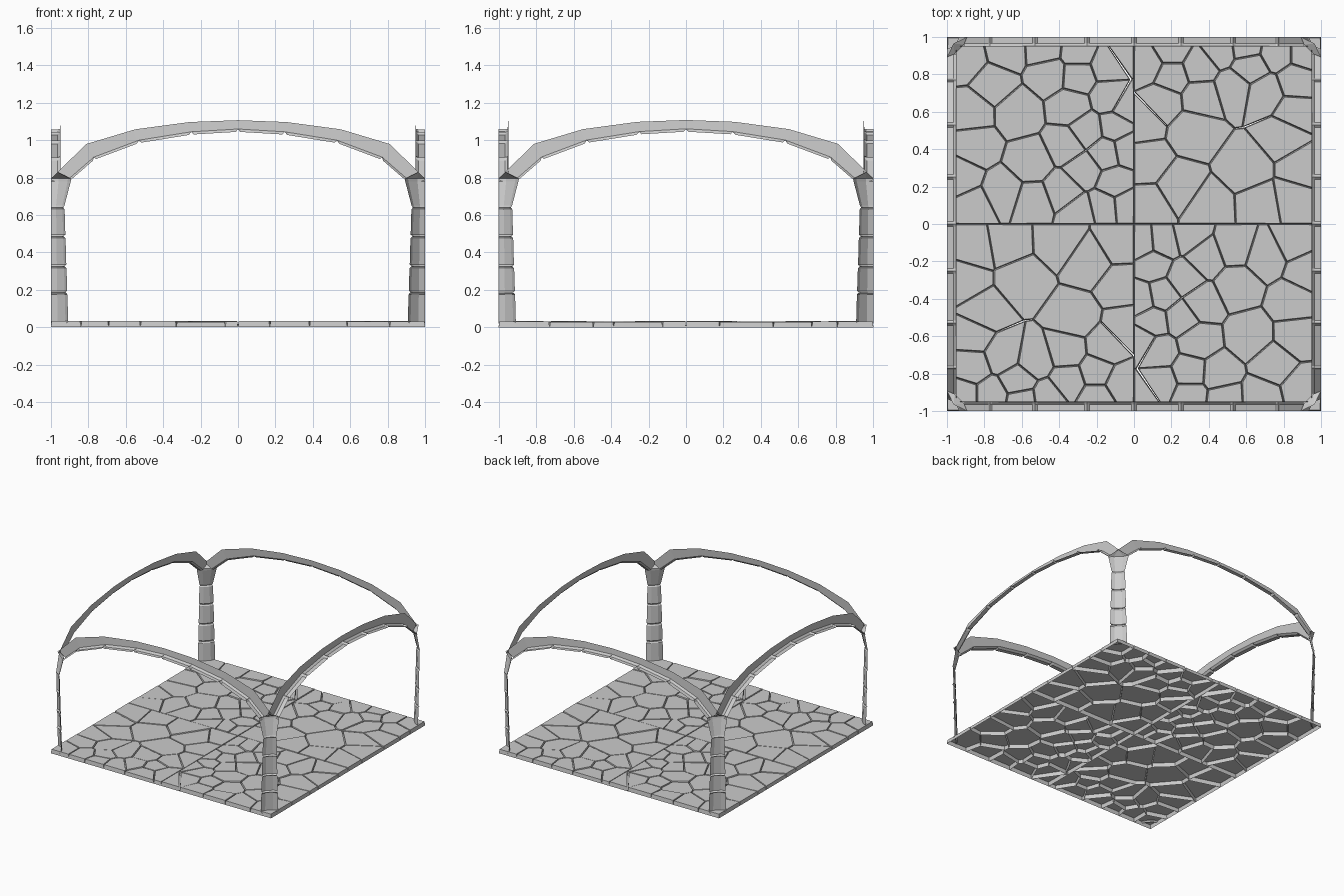
import bpy, bmesh, math, random
from mathutils import Vector, Matrix

if "Cube" in bpy.data.objects:
    bpy.data.objects.remove(bpy.data.objects["Cube"])

random.seed(4)


def finish(bm, name):
    me = bpy.data.meshes.new(name)
    bm.to_mesh(me)
    bm.free()
    ob = bpy.data.objects.new(name, me)
    bpy.context.collection.objects.link(ob)
    return ob


def turned_copies(ob, steps):
    for k in steps:
        c = bpy.data.objects.new(ob.name + "_turned", ob.data)
        c.matrix_world = Matrix.Rotation(k * math.pi / 2, 4, 'Z')
        bpy.context.collection.objects.link(c)


def loft(bm, rows):
    grid = [[bm.verts.new(p) for p in row] for row in rows]
    for a, b in zip(grid, grid[1:]):
        for i in range(len(a) - 1):
            bm.faces.new((a[i], a[i + 1], b[i + 1], b[i]))
    return grid


def clip(poly, mid, n):
    """Keep the part of a polygon on the inner side of a line."""
    out = []
    for a, b in zip(poly, poly[1:] + poly[:1]):
        da, db = (a - mid).dot(n), (b - mid).dot(n)
        if da <= 0:
            out.append(a)
        if da * db < 0:
            out.append(a.lerp(b, da / (da - db)))
    return out


# Floor: irregular flagstones, open underneath
def paving(name, seeds, x0):
    bm = bmesh.new()
    pts = [Vector(s) for s in seeds]
    for p in pts:
        cell = [Vector(c) for c in ((x0, 0), (x0 + 1, 0), (x0 + 1, 1), (x0, 1))]
        for q in pts:
            if q is not p:
                cell = clip(cell, (p + q) / 2, q - p)
        cell = [c for i, c in enumerate(cell) if (c - cell[i - 1]).length > 0.012]
        f = bm.faces.new([bm.verts.new((c.x, c.y, 0)) for c in cell])
        f.normal_update()
        bmesh.ops.inset_individual(bm, faces=[f], thickness=0.006)
        h = random.uniform(0.028, 0.034)
        for v in f.verts:
            v.co.z = h
    turned_copies(finish(bm, name), [2])


paving("paving_a", [
    (.32, .5), (.8, .47), (.6, .3), (.07, .33), (.24, .2), (.08, .1), (.4, .09),
    (.68, .1), (.85, .13), (.9, .3), (.15, .66), (.07, .85), (.2, .93), (.2, .79),
    (.36, .68), (.35, .84), (.46, .93), (.53, .73), (.62, .84), (.7, .7),
    (.86, .6), (.87, .76), (.92, .92), (.76, .92), (.6, .95), (.04, .55)], 0)
paving("paving_b", [
    (-.9, .88), (-.68, .93), (-.75, .75), (-.87, .6), (-.62, .6), (-.45, .8),
    (-.48, .94), (-.3, .92), (-.3, .79), (-.14, .85), (-.04, .92), (-.13, .68),
    (-.34, .63), (-.25, .5), (-.1, .52), (-.04, .63), (-.04, .4), (-.15, .38),
    (-.36, .42), (-.27, .29), (-.55, .33), (-.85, .42), (-.93, .25), (-.86, .09),
    (-.7, .17), (-.54, .12), (-.38, .18), (-.29, .06), (-.16, .09), (-.04, .1),
    (-.1, .22)], -1)


# Corner column: open-backed quarter shaft of stacked blocks with flared capital
def ring(r, z):
    return [(-1 + a * r, -1 + b * r, z)
            for a, b in ((1, 0), (.84, .38), (.38, .84), (0, 1))]


rows = []
joints = [0.02, 0.185, 0.325, 0.485, 0.64]
for i, (z0, z1) in enumerate(zip(joints, joints[1:])):
    r = 0.092 - 0.005 * i
    rows += [ring(r - .012, z0), ring(r, z0 + .01),
             ring(r - .004, z1 - .01), ring(r - .012, z1)]
rows += [ring(.072, .65), ring(.106, .78), ring(.108, .795)]
bm = bmesh.new()
top = loft(bm, rows)[-1]
tip = bm.verts.new((-.965, -.965, .83))
for a, b in zip(top, top[1:]):
    bm.faces.new((a, b, tip))
turned_copies(finish(bm, "corner_column"), [1, 2, 3])

# Edge arch: soffit, chamfer and inner face, segmented into voussoirs
upper = [(.965, .83), (.81, .98), (.55, 1.058), (.26, 1.097), (0, 1.107)]
lower = [(.905, .793), (.77, .91), (.53, 1.0), (.25, 1.045), (0, 1.06)]


def mirrored(half):
    return [Vector((-x, z)) for x, z in half] + [Vector(p) for p in half[-2::-1]]


def section(u, l, pinch):
    dz = -.015 + pinch
    return [(l.x, -1, l.y + dz), (l.x, -.966, l.y + dz),
            (l.x, -.952, l.y), (u.x, -.948, u.y)]


up, lo = mirrored(upper), mirrored(lower)
rows = []
for i in range(8):
    if i:
        rows.append(section(up[i], lo[i], .013))
    for t in (.05, .95):
        if (i, t) == (0, .05) or (i, t) == (7, .95):
            t = round(t)
        rows.append(section(up[i].lerp(up[i + 1], t), lo[i].lerp(lo[i + 1], t), 0))
bm = bmesh.new()
loft(bm, rows)
bmesh.ops.reverse_faces(bm, faces=bm.faces[:])
turned_copies(finish(bm, "edge_arch"), [1, 2, 3])
